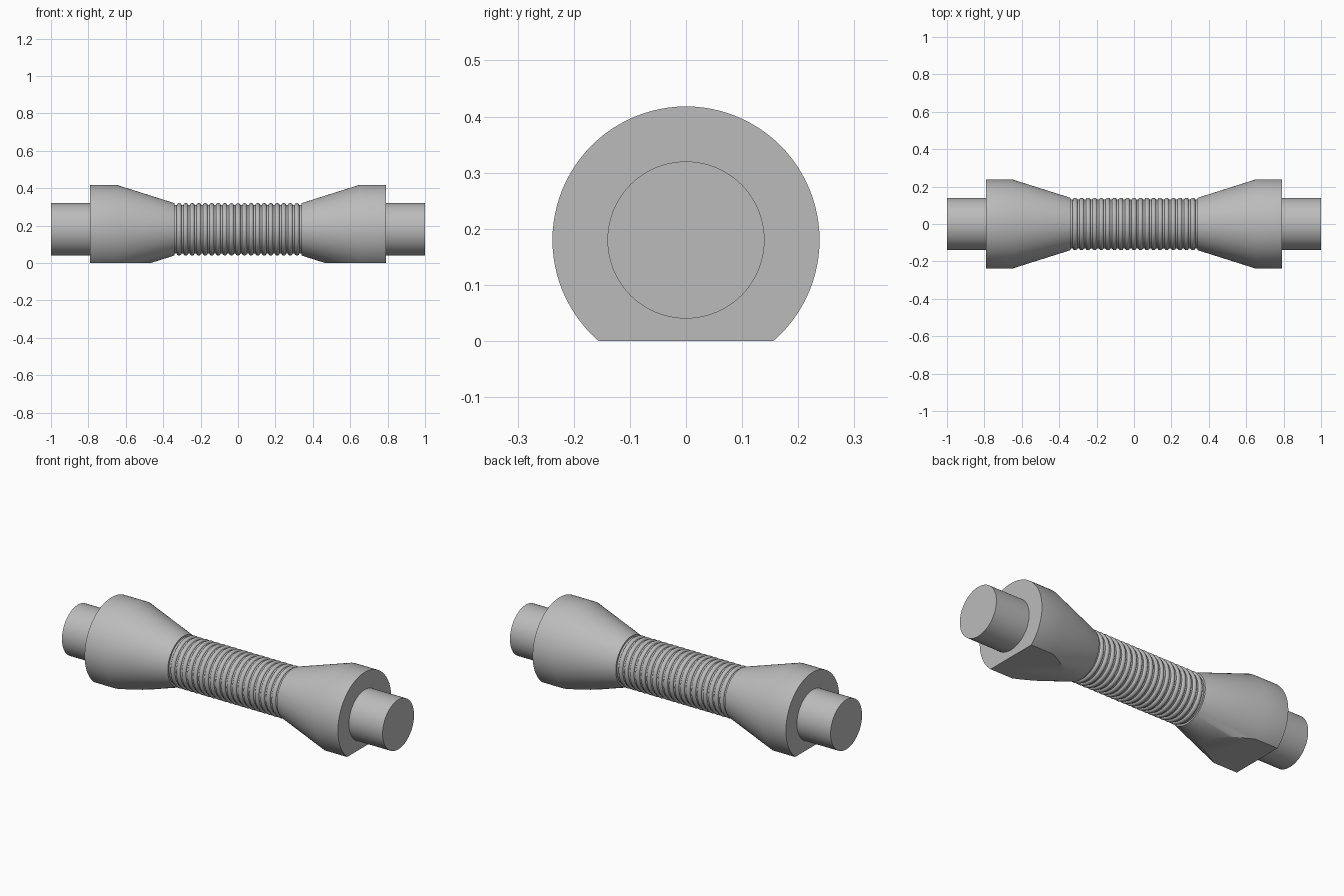
import bpy, bmesh, math
from mathutils import Matrix

cube = bpy.data.objects.get("Cube")
if cube:
    bpy.data.objects.remove(cube, do_unlink=True)

AXIS_Z = 0.18
SHAFT_R = 0.14
BELL_R = 0.238
SIDES = 96

grey = bpy.data.materials.new("plain grey")
grey.use_nodes = True
colour = (0.5, 0.5, 0.5, 1)
grey.diffuse_color = colour
grey.node_tree.nodes["Principled BSDF"].inputs["Base Color"].default_value = colour


def turned(name, profile, flat_base=False):
    """Revolve (x, radius) points about the long axis and cap both ends."""
    bm = bmesh.new()
    rings = []
    for x, r in profile:
        ring = []
        for i in range(SIDES):
            a = math.tau * i / SIDES
            ring.append(bm.verts.new((x, r * math.sin(a), AXIS_Z + r * math.cos(a))))
        rings.append(ring)
    for a, b in zip(rings, rings[1:]):
        for i in range(SIDES):
            j = (i + 1) % SIDES
            bm.faces.new((a[i], a[j], b[j], b[i]))
    bm.faces.new(rings[0])
    bm.faces.new(rings[-1])
    if flat_base:
        # slice off the underside to leave a flat foot
        cut = bmesh.ops.bisect_plane(bm, geom=bm.verts[:] + bm.edges[:] + bm.faces[:],
                                     plane_co=(0, 0, 0), plane_no=(0, 0, 1), clear_inner=True)
        edges = [e for e in cut["geom_cut"] if isinstance(e, bmesh.types.BMEdge)]
        bmesh.ops.contextual_create(bm, geom=edges)
    bmesh.ops.recalc_face_normals(bm, faces=bm.faces[:])
    mesh = bpy.data.meshes.new(name)
    bm.to_mesh(mesh)
    bm.free()
    mesh.materials.append(grey)
    obj = bpy.data.objects.new(name, mesh)
    bpy.context.collection.objects.link(obj)
    bpy.ops.object.select_all(action="DESELECT")
    obj.select_set(True)
    bpy.context.view_layer.objects.active = obj
    bpy.ops.object.shade_smooth_by_angle(angle=math.radians(30))
    return obj


# Flared ends with flat feet, and the plain shaft stubs beyond them
for side, s in (("left", 1), ("right", -1)):
    turned(side + "_bell", [(s * 0.34, SHAFT_R), (s * 0.65, BELL_R), (s * 0.79, BELL_R)], True)
    turned(side + "_shaft_end", [(s * 0.78, SHAFT_R), (s, SHAFT_R)])

# Ribbed middle: rounded beads side by side with narrow grooves between
RIBS = 19
PITCH = 0.665 / RIBS
GROOVE_R = 0.13
HALF = 0.0125
profile = [(-0.35, GROOVE_R)]
for k in range(RIBS):
    centre = (k - (RIBS - 1) / 2) * PITCH
    for step in range(9):
        a = math.pi * step / 8
        profile.append((centre - HALF * math.cos(a),
                        GROOVE_R + (SHAFT_R - GROOVE_R) * math.sin(a)))
profile.append((0.35, GROOVE_R))
turned("ribbed_middle", profile)
